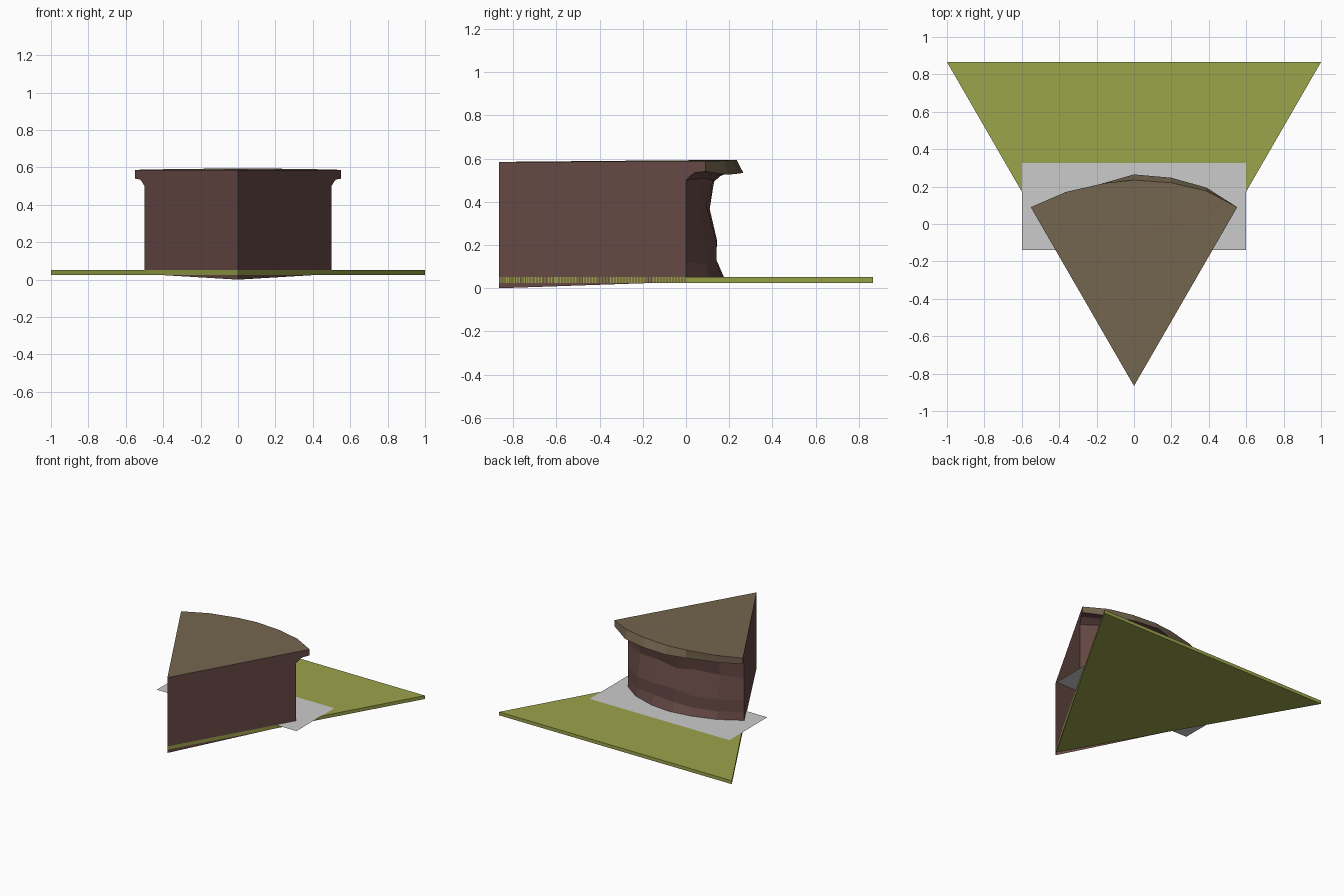
import bpy, bmesh, random

if "Cube" in bpy.data.objects:
    bpy.data.objects.remove(bpy.data.objects["Cube"])

random.seed(4)
APEX_Y = -0.866


def material(name, rgb):
    m = bpy.data.materials.new(name)
    m.diffuse_color = (*rgb, 1)
    m.use_nodes = True
    m.node_tree.nodes["Principled BSDF"].inputs["Base Color"].default_value = m.diffuse_color
    return m


def add_object(name, bm, mats=()):
    mesh = bpy.data.meshes.new(name)
    bm.to_mesh(mesh)
    bm.free()
    for m in mats:
        mesh.materials.append(m)
    ob = bpy.data.objects.new(name, mesh)
    bpy.context.collection.objects.link(ob)
    return ob


grass = material("grass", (0.33, 0.37, 0.07))
rock = material("rock", (0.14, 0.07, 0.062))
soil = material("soil", (0.175, 0.13, 0.078))

# Triangular ground slab
bm = bmesh.new()
f = bm.faces.new([bm.verts.new(p) for p in
                  ((-1, 0.866, 0.025), (1, 0.866, 0.025), (0, APEX_Y, 0.025))])
ext = bmesh.ops.extrude_face_region(bm, geom=[f])
bmesh.ops.translate(bm, vec=(0, 0, 0.026),
                    verts=[v for v in ext["geom"] if isinstance(v, bmesh.types.BMVert)])
bmesh.ops.recalc_face_normals(bm, faces=bm.faces[:])
add_object("ground_slab", bm, [grass])

# Flat grey patch under the cliff
bm = bmesh.new()
bm.faces.new([bm.verts.new((x, y, 0.053)) for x, y in
              ((-0.6, -0.14), (0.6, -0.14), (0.6, 0.325), (-0.6, 0.325))])
add_object("base_patch", bm)

# Cliff: each row is (z, offset of the ends along the side planes, y at the middle)
rows = [(0.03, 0.0, 0.185), (0.12, 0.0, 0.155), (0.21, 0.0, 0.155),
        (0.38, 0.0, 0.108), (0.50, 0.0, 0.135), (0.52, 0.02, 0.16),
        (0.535, 0.04, 0.20), (0.54, 0.09, 0.265), (0.587, 0.09, 0.235)]
# Columns: (x fraction, bulge fraction)
cols = [(-1, 0), (-0.66, 0.56), (-0.28, 0.89), (0, 1),
        (0.36, 0.9), (0.7, 0.6), (1, 0)]

bm = bmesh.new()
grid = []
for r, (z, e, mid) in enumerate(rows):
    line = []
    for c, (fx, b) in enumerate(cols):
        x, y, zz = fx * (0.5 + 0.577 * e), e + b * (mid - e), z
        if 0 < c < len(cols) - 1:
            if 0 < r < 5:
                y += random.uniform(-0.016, 0.004)
                zz += random.uniform(-0.015, 0.015)
            elif r == 7:
                zz += random.uniform(-0.018, 0.004)
                y -= 0.025 if fx < -0.2 else 0
            elif r == 8:
                zz += 0.007 * b
        line.append(bm.verts.new((x, y, zz)))
    grid.append(line)
for r in range(len(rows) - 1):
    for c in range(len(cols) - 1):
        q = bm.faces.new((grid[r][c], grid[r][c + 1], grid[r + 1][c + 1], grid[r + 1][c]))
        q.material_index = 1 if r >= 7 else 0

# Flat side walls meeting at the front corner, and the plateau on top
low = bm.verts.new((0, APEX_Y, 0))
high = bm.verts.new((0, APEX_Y, 0.585))
for c in (0, -1):
    bm.faces.new([low] + [line[c] for line in grid] + [high])
centre = bm.verts.new((0, -0.1, 0.592))
rim = [high] + grid[-1]
for i in range(len(rim)):
    t = bm.faces.new((rim[i], rim[(i + 1) % len(rim)], centre))
    t.material_index = 1
bmesh.ops.recalc_face_normals(bm, faces=bm.faces[:])
add_object("cliff", bm, [rock, soil])
